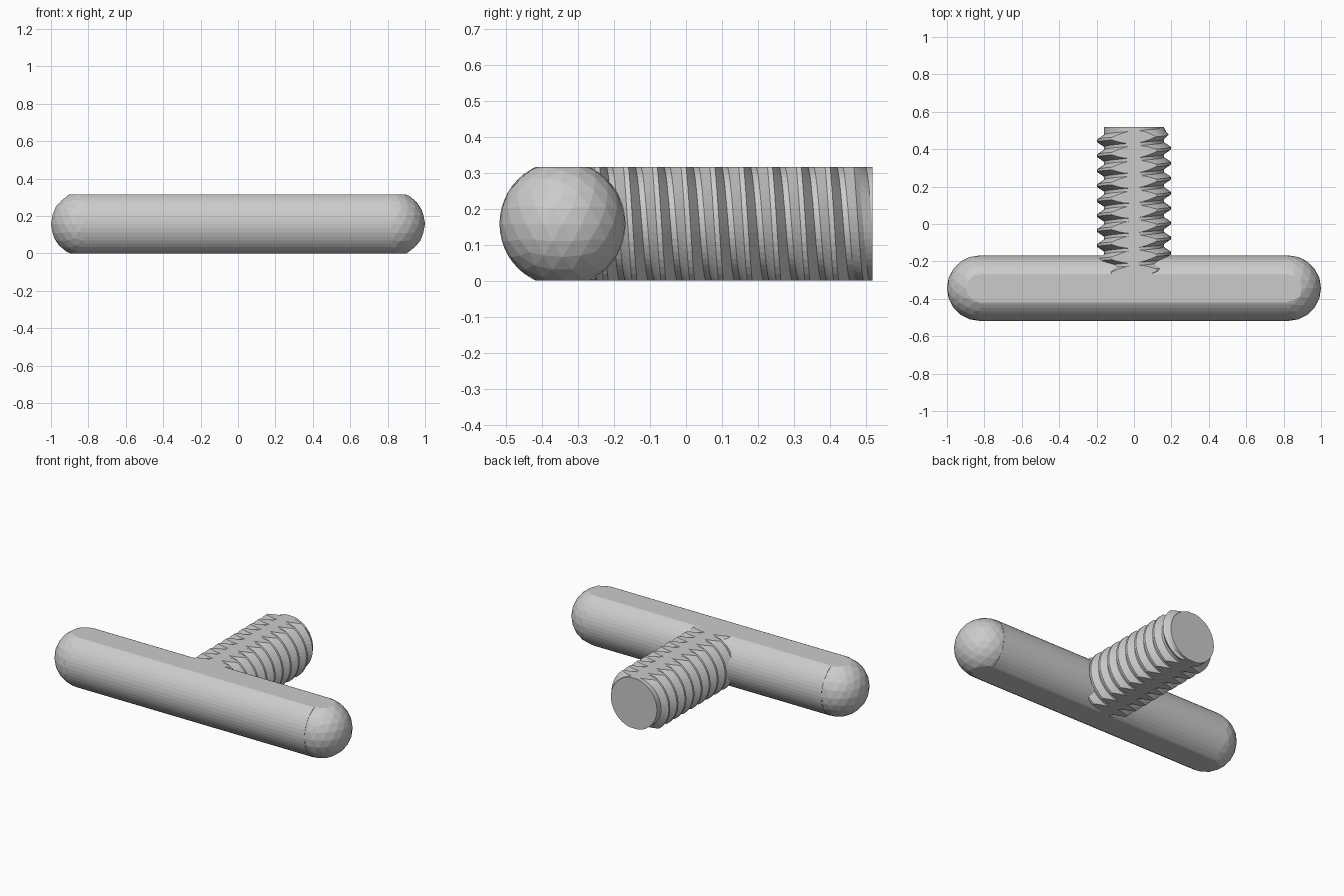
import bpy, bmesh, math
from mathutils import Matrix, Vector

if "Cube" in bpy.data.objects:
    bpy.data.objects.remove(bpy.data.objects["Cube"])

HEIGHT = 0.315            # thickness between the two flats
MID = HEIGHT / 2
BAR_Y, BAR_R, BAR_X = -0.343, 0.175, 0.825

grey = bpy.data.materials.new("light grey")
grey.diffuse_color = (0.6, 0.6, 0.6, 1)
grey.use_nodes = True
grey.node_tree.nodes["Principled BSDF"].inputs["Base Color"].default_value = grey.diffuse_color


def flatten_and_add(name, bm):
    """Slice the top and bottom flats, cap them, and link the object."""
    for z, n in ((0, -1), (HEIGHT, 1)):
        geom = bm.verts[:] + bm.edges[:] + bm.faces[:]
        bmesh.ops.bisect_plane(bm, geom=geom, dist=1e-5, plane_co=(0, 0, z),
                               plane_no=(0, 0, n), clear_outer=True)
        rim = [e for e in bm.edges if e.is_boundary]
        caps = bmesh.ops.holes_fill(bm, edges=rim, sides=0)["faces"]
        bmesh.ops.triangulate(bm, faces=caps, ngon_method='EAR_CLIP')
    bmesh.ops.recalc_face_normals(bm, faces=bm.faces)
    mesh = bpy.data.meshes.new(name)
    bm.to_mesh(mesh)
    bm.free()
    mesh.materials.append(grey)
    obj = bpy.data.objects.new(name, mesh)
    bpy.context.collection.objects.link(obj)


# Handle bar
bm = bmesh.new()
bmesh.ops.create_cone(bm, cap_ends=True, segments=48, radius1=BAR_R,
                      radius2=BAR_R, depth=2 * BAR_X,
                      matrix=Matrix.Translation((0, BAR_Y, MID))
                      @ Matrix.Rotation(math.pi / 2, 4, 'Y'))
flatten_and_add("handle_bar", bm)

# Faceted round ends
for side, x in (("left", -BAR_X), ("right", BAR_X)):
    bm = bmesh.new()
    bmesh.ops.create_icosphere(bm, subdivisions=3, radius=BAR_R,
                               matrix=Matrix.Translation((x, BAR_Y, MID)))
    flatten_and_add(side + "_round_end", bm)

# Threaded shank: a helical profile swept around the y axis
PITCH, ROOT, CREST = 0.08, 0.16, 0.197
START, END, SEGS = -0.30, 0.518, 48
PROFILE = ((-0.032, 0), (-0.007, 1), (0.007, 1), (0.032, 0))
bm = bmesh.new()
columns = []
for i in range(SEGS + 1):
    a = 2 * math.pi * i / SEGS
    column = []
    for turn in range(-11, 5):
        for dy, rise in PROFILE:
            y = 0.405 + (turn - i / SEGS) * PITCH + dy
            y = max(START, min(END, y))
            fade = max(0, min(1, (0.505 - y) / 0.04, (y - START) / 0.02))
            r = ROOT + (CREST - ROOT) * rise * fade
            column.append(bm.verts.new((r * math.cos(a), y,
                                        MID + r * math.sin(a))))
    columns.append(column)
for c0, c1 in zip(columns, columns[1:]):
    for j in range(len(c0) - 1):
        bm.faces.new((c0[j], c0[j + 1], c1[j + 1], c1[j]))
bmesh.ops.remove_doubles(bm, verts=bm.verts, dist=1e-5)
bmesh.ops.holes_fill(bm, edges=[e for e in bm.edges if e.is_boundary], sides=0)
flatten_and_add("threaded_shank", bm)
